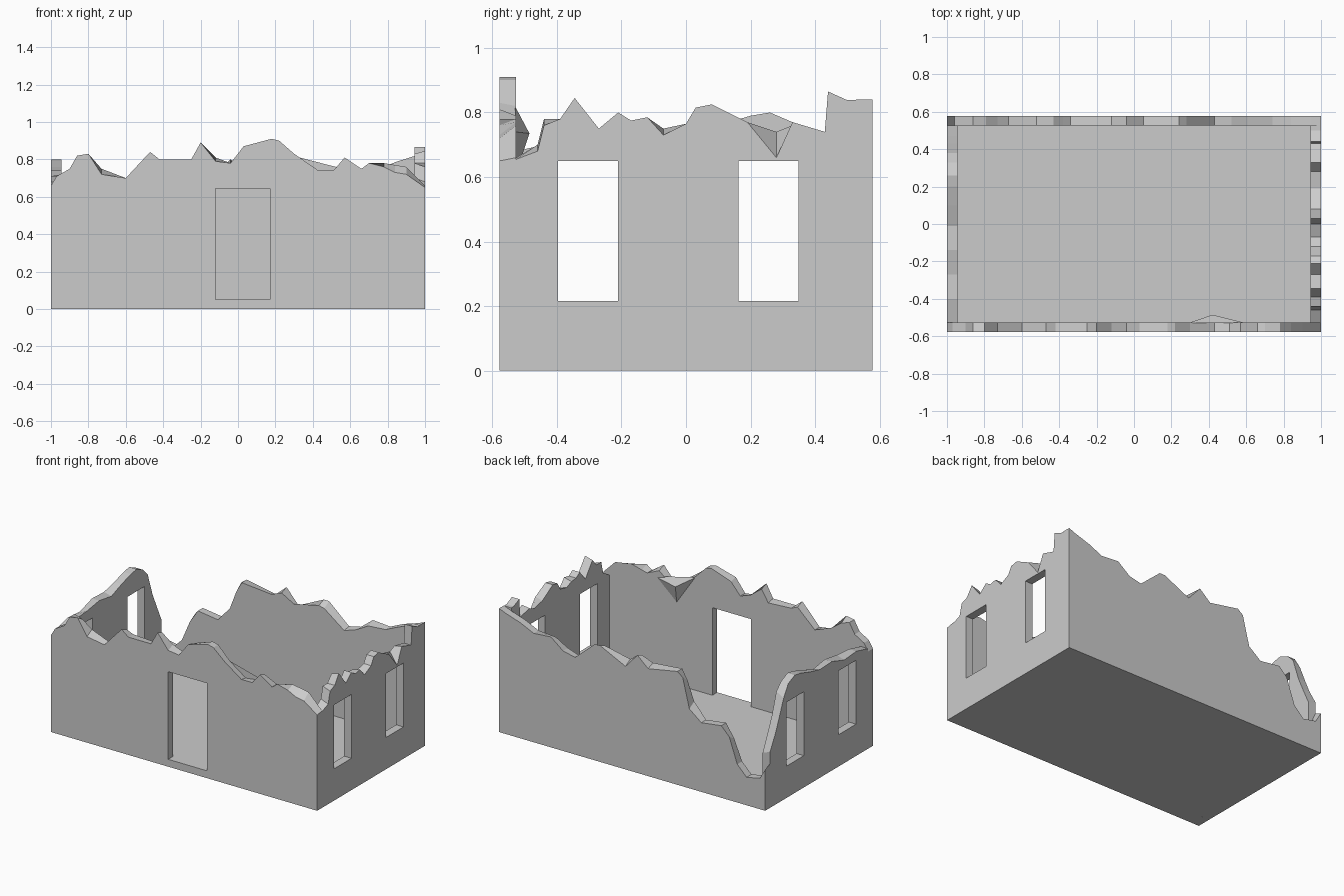
import bpy, bmesh

if "Cube" in bpy.data.objects:
    bpy.data.objects.remove(bpy.data.objects["Cube"])

# Ruined, roofless building: slab, four broken walls, door and window openings
HX, HY = 1.0, 0.578      # outer half sizes
TX, TY = 0.055, 0.052    # wall thicknesses


def box(name, x0, x1, y0, y1, z0, z1):
    bm = bmesh.new()
    bmesh.ops.create_cube(bm, size=1)
    for v in bm.verts:
        v.co.x = x1 if v.co.x > 0 else x0
        v.co.y = y1 if v.co.y > 0 else y0
        v.co.z = z1 if v.co.z > 0 else z0
    return finish(name, bm)


def finish(name, bm):
    bmesh.ops.recalc_face_normals(bm, faces=bm.faces)
    me = bpy.data.meshes.new(name)
    bm.to_mesh(me)
    bm.free()
    ob = bpy.data.objects.new(name, me)
    bpy.context.collection.objects.link(ob)
    return ob


def wall(name, place, prof):
    """prof: (along, outer height[, inner height]); place(u, side, z) -> point."""
    bm = bmesh.new()
    rims = []
    for side in (0, 1):
        pts = [(prof[0][0], 0)] + [(p[0], p[2] if side and len(p) > 2 else p[1]) for p in prof]
        pts.append((prof[-1][0], 0))
        rims.append([bm.verts.new(place(u, side, z)) for u, z in pts])
        bm.faces.new(rims[-1])
    n = len(rims[0])
    for i in range(n):
        j = (i + 1) % n
        bm.faces.new((rims[0][i], rims[0][j], rims[1][j], rims[1][i]))
    return finish(name, bm)


def cut(ob, *bounds):
    cutter = box("opening_cutter", *bounds)
    cutter.hide_render = True
    mod = ob.modifiers.new("opening", 'BOOLEAN')
    mod.operation, mod.solver, mod.object = 'DIFFERENCE', 'EXACT', cutter
    bpy.context.view_layer.objects.active = ob
    bpy.ops.object.modifier_apply(modifier=mod.name)
    bpy.data.objects.remove(cutter)


# Floor slab between the walls
box("floor", -HX + TX, HX - TX, -HY + TY, HY - TY, 0, 0.05)

# Front wall with doorway
front = wall("front_wall", lambda u, s, z: (u, -HY + s * TY, z), [
    (-1, .66), (-.97, .71), (-.9, .75), (-.86, .82), (-.8, .83, .80), (-.73, .72, .75),
    (-.6, .70), (-.47, .84, .82), (-.42, .80), (-.25, .80, .79), (-.2, .89, .87),
    (-.12, .79, .81), (-.04, .78), (.03, .87, .86), (.18, .91), (.22, .90), (.3, .83, .82),
    (.43, .74, .73), (.51, .74), (.57, .81, .79), (.66, .75), (.7, .78, .76),
    (.78, .76, .78), (.84, .73, .77), (.9, .72, .76), (1, .65, .66)])
cut(front, -.12, .17, -HY - .1, -HY + TY + .1, .05, .645)

# Leaning chip on the inside of the front wall
bm = bmesh.new()
chip = [bm.verts.new(p) for p in ((.29, -.53, .82), (.42, -.485, .735), (.6, -.53, .74), (.44, -.53, .6))]
for tri in ((0, 1, 2), (0, 1, 3), (1, 2, 3), (0, 2, 3)):
    bm.faces.new([chip[i] for i in tri])
finish("leaning_chip", bm)

# Back wall, collapsed toward the left corner
wall("back_wall", lambda u, s, z: (u, HY - s * TY, z), [
    (-1, .28, .30), (-.96, .21), (-.86, .19), (-.79, .26), (-.73, .43, .40), (-.67, .49),
    (-.52, .47), (-.43, .54, .57), (-.38, .74, .70), (-.34, .77), (-.12, .73, .75),
    (-.04, .80, .78), (.05, .70, .73), (.24, .79, .77), (.28, .79, .76), (.43, .66, .65),
    (.52, .68), (.61, .75, .73), (.74, .74), (.84, .785), (.95, .82), (1, .84)])

# Side walls with two windows each
right = wall("right_wall", lambda u, s, z: (HX - s * TX, u, z), [
    (-HY + TY, .655, .66), (-.46, .68, .70), (-.44, .76, .78), (-.39, .78), (-.345, .845, .83),
    (-.27, .75, .73), (-.21, .80), (-.17, .775), (-.12, .785, .77), (-.07, .73, .75),
    (0, .765), (.03, .815), (.08, .825), (.19, .77, .76), (.28, .66, .74), (.33, .77, .76),
    (.43, .74), (.44, .865), (.5, .838), (HY - TY, .838)])
left = wall("left_wall", lambda u, s, z: (-HX + s * TX, u, z), [
    (-HY + TY, .68), (-.4, .71), (-.27, .70, .72), (-.14, .74), (-.01, .735, .72),
    (.1, .76), (.2, .79), (.26, .80), (.33, .77), (.38, .69, .72), (.43, .57),
    (.47, .48), (HY - TY, .38, .36)])
for side, ob in ((1, right), (-1, left)):
    for y0, y1 in ((-.397, -.21), (.163, .348)):
        xs = sorted((side * .85, side * 1.1))
        cut(ob, *xs, y0, y1, .216, .65)
